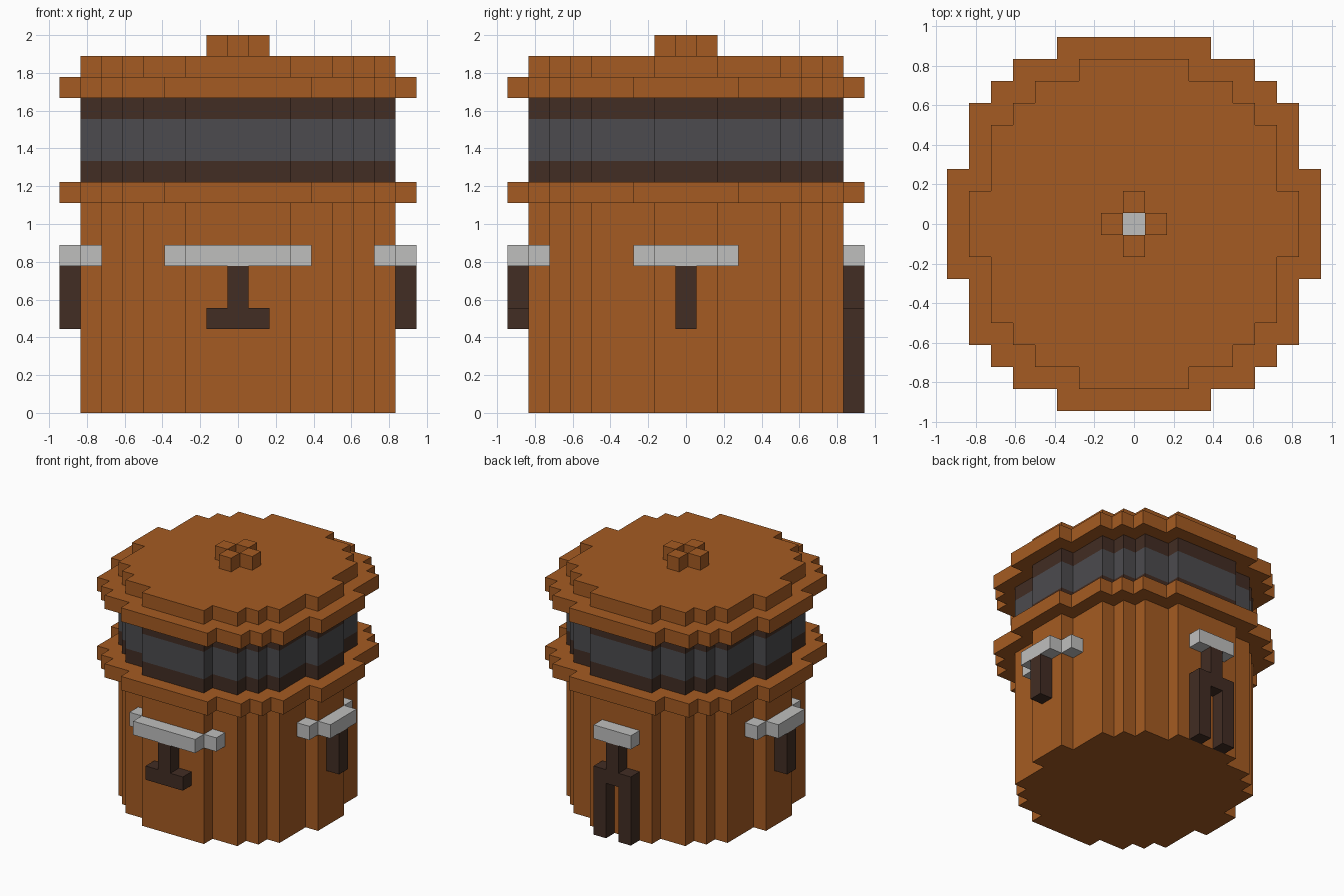
import bpy
import bmesh

if "Cube" in bpy.data.objects:
    bpy.data.objects.remove(bpy.data.objects["Cube"])

U = 2 / 18  # block size


def material(name, rgb):
    m = bpy.data.materials.new(name)
    m.diffuse_color = (*rgb, 1)
    m.use_nodes = True
    m.node_tree.nodes["Principled BSDF"].inputs["Base Color"].default_value = m.diffuse_color
    return m


WOOD = material("orange wood", (0.376, 0.105, 0.016))
BROWN = material("dark brown", (0.054, 0.026, 0.017))
GREY = material("dark grey", (0.072, 0.070, 0.077))
SILVER = material("silver", (0.520, 0.520, 0.515))


def finish(bm, name, mat):
    bmesh.ops.recalc_face_normals(bm, faces=bm.faces)
    mesh = bpy.data.meshes.new(name)
    bm.to_mesh(mesh)
    bm.free()
    mesh.materials.append(mat)
    ob = bpy.data.objects.new(name, mesh)
    bpy.context.collection.objects.link(ob)
    return ob


def stepped_disc(name, steps, z0, z1, mat):
    """Extrude a stepped round outline; steps = (half width, half depth) corners."""
    quarter = []
    for i, (x, y) in enumerate(steps):
        quarter.append((x, y))
        if i + 1 < len(steps):
            quarter.append((steps[i + 1][0], y))
    outline = quarter + [(-x, y) for x, y in reversed(quarter)]
    outline += [(-x, -y) for x, y in quarter]
    outline += [(x, -y) for x, y in reversed(quarter)]
    bm = bmesh.new()
    face = bm.faces.new([bm.verts.new((x * U, y * U, z0 * U)) for x, y in outline])
    ext = bmesh.ops.extrude_face_region(bm, geom=[face])
    top = [v for v in ext["geom"] if isinstance(v, bmesh.types.BMVert)]
    bmesh.ops.translate(bm, verts=top, vec=(0, 0, (z1 - z0) * U))
    return finish(bm, name, mat)


def blocks(name, boxes, mat):
    """Join boxes given as (x centre, y centre, z bottom, width, depth, height)."""
    bm = bmesh.new()
    for x, y, z, w, d, h in boxes:
        vs = bmesh.ops.create_cube(bm, size=1)["verts"]
        for v in vs:
            v.co = ((x + v.co.x * w) * U, (y + v.co.y * d) * U,
                    (z + (v.co.z + 0.5) * h) * U)
    return finish(bm, name, mat)


NARROW = [(7.5, 1.5), (6.5, 4.5), (5.5, 5.5), (4.5, 6.5), (2.5, 7.5)]
WIDE = [(8.5, 2.5), (7.5, 5.5), (6.5, 6.5), (5.5, 7.5), (3.5, 8.5)]

# Stacked round layers
for name, outline, z0, z1, mat in (
        ("barrel_body", NARROW, 0, 10, WOOD),
        ("lower_rim", WIDE, 10, 11, WOOD),
        ("lower_brown_band", NARROW, 11, 12, BROWN),
        ("grey_band", NARROW, 12, 14, GREY),
        ("upper_brown_band", NARROW, 14, 15, BROWN),
        ("lid_rim", WIDE, 15, 16, WOOD),
        ("lid_top", NARROW, 16, 17, WOOD)):
    stepped_disc(name, outline, z0, z1, mat)

# Knob: four blocks around a recess with a silver floor
blocks("lid_knob", [(x, y, 17, 1, 1, 1)
                    for x, y in ((1, 0), (-1, 0), (0, 1), (0, -1))], WOOD)
blocks("knob_floor", [(0, 0, 17, 1, 1, 0.05)], SILVER)

# Front bracket and its foot
blocks("front_bracket", [(0, -8, 7, 5, 1, 1), (-3, -7, 7, 1, 1, 1),
                         (3, -7, 7, 1, 1, 1)], SILVER)
blocks("front_strap", [(0, -8, 5, 1, 1, 2), (0, -8, 4, 3, 1, 1)], BROWN)

# Side brackets with hanging straps
for side, s in (("left", -1), ("right", 1)):
    blocks(side + "_bracket", [(8 * s, 0, 7, 1, 3, 1), (7 * s, -2, 7, 1, 1, 1),
                               (7 * s, 2, 7, 1, 1, 1)], SILVER)
    blocks(side + "_strap", [(8 * s, 0, 4, 1, 1, 3)], BROWN)

# Back bracket with forked strap
blocks("back_bracket", [(0, 8, 7, 3, 1, 1)], SILVER)
blocks("back_strap", [(0, 8, 5, 1, 1, 2), (0, 8, 4, 3, 1, 1),
                      (-1, 8, 0, 1, 1, 4), (1, 8, 0, 1, 1, 4)], BROWN)
